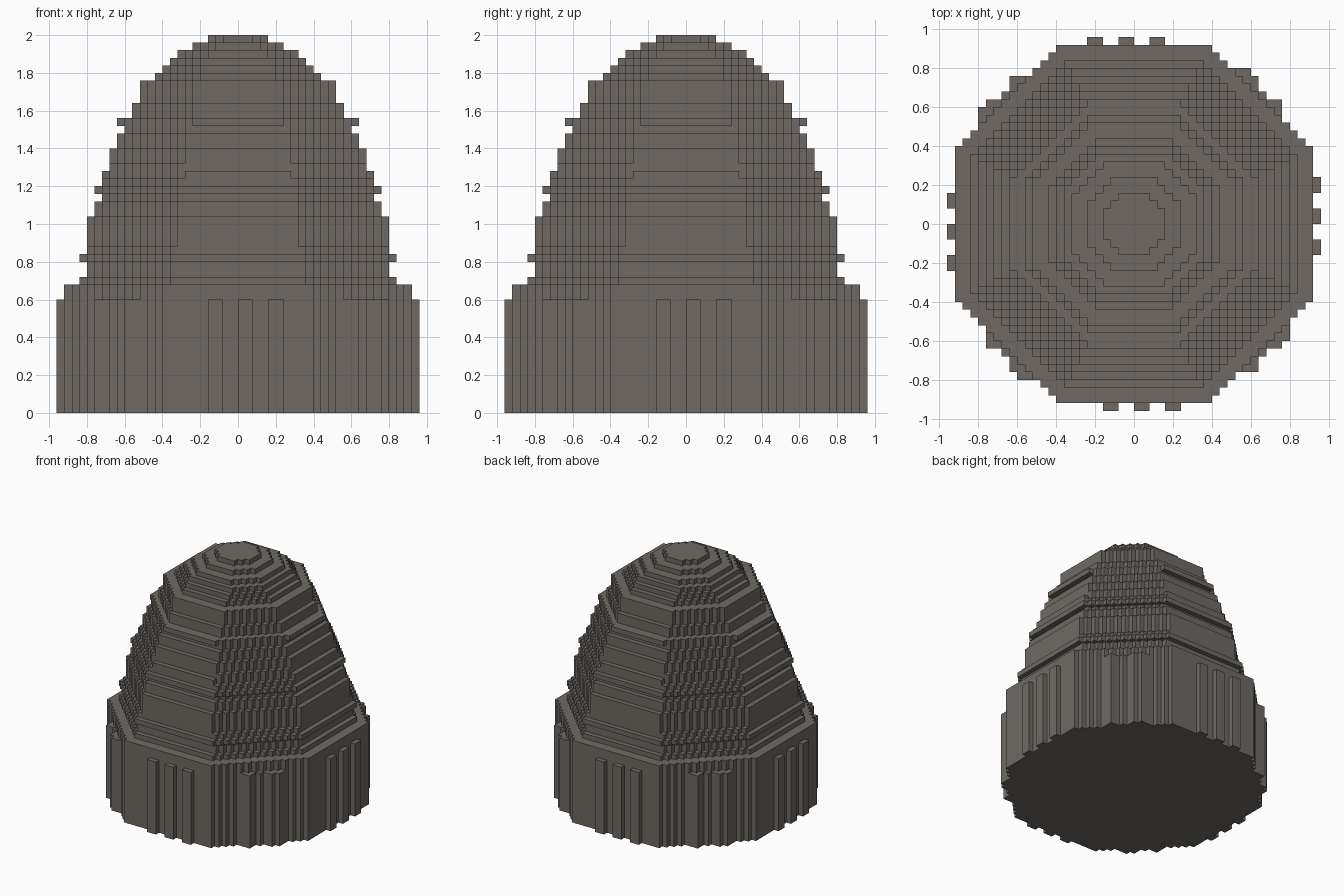
import bpy, bmesh, math

if "Cube" in bpy.data.objects:
    bpy.data.objects.remove(bpy.data.objects["Cube"])

U = 0.04  # size of one block

stone = bpy.data.materials.new("warm grey stone")
stone.diffuse_color = (0.156, 0.141, 0.127, 1)
stone.use_nodes = True
stone.node_tree.nodes["Principled BSDF"].inputs["Base Color"].default_value = stone.diffuse_color


def finish(bm, name):
    bmesh.ops.recalc_face_normals(bm, faces=bm.faces)
    mesh = bpy.data.meshes.new(name)
    bm.to_mesh(mesh)
    bm.free()
    mesh.materials.append(stone)
    ob = bpy.data.objects.new(name, mesh)
    bpy.context.collection.objects.link(ob)
    return ob


def turn(x, y, n):
    for _ in range(n):
        x, y = -y, x
    return x, y


def octagon_outline(r):
    """Blocky octagon outline in block units, one quadrant turned four times."""
    flat = math.floor(r / U + 0.5)
    diag = math.floor(r * math.sqrt(2) / U + 1e-6)
    quarter = []
    for j in range(flat):
        w = min(flat, diag - j)
        quarter += [(w, j), (w, j + 1)]
    pts = []
    for n in range(4):
        for p in quarter:
            q = turn(*p, n)
            if not pts or pts[-1] != q:
                pts.append(q)
    if pts[0] == pts[-1]:
        pts.pop()
    return pts


def tier(name, z0, z1, r):
    bm = bmesh.new()
    face = bm.faces.new([bm.verts.new((x * U, y * U, z0)) for x, y in octagon_outline(r)])
    top = bmesh.ops.extrude_face_region(bm, geom=[face], use_keep_orig=True)["geom"]
    bmesh.ops.translate(bm, vec=(0, 0, z1 - z0),
                        verts=[v for v in top if isinstance(v, bmesh.types.BMVert)])
    return finish(bm, name)


def columns(name, rects, z1):
    """Upright columns from block rectangles (x0, x1, y0, y1), on all four sides."""
    bm = bmesh.new()
    for n in range(4):
        for x0, x1, y0, y1 in rects:
            cx, cy = turn((x0 + x1) / 2 * U, (y0 + y1) / 2 * U, n)
            sx, sy = (x1 - x0) * U, (y1 - y0) * U
            if n % 2:
                sx, sy = sy, sx
            vs = bmesh.ops.create_cube(bm, size=1)["verts"]
            bmesh.ops.scale(bm, vec=(sx, sy, z1), verts=vs)
            bmesh.ops.translate(bm, vec=(cx, cy, z1 / 2), verts=vs)
    return finish(bm, name)


# Base drum and stepped dome: (top height, radius); thin wider rows are the lips
profile = [
    (0.60, .912), (0.68, .912), (0.72, .83), (0.80, .815), (0.84, .84),
    (0.88, .805), (1.04, .785), (1.12, .75), (1.16, .73), (1.20, .76),
    (1.24, .715), (1.28, .705), (1.32, .69), (1.40, .67), (1.48, .64),
    (1.52, .61), (1.56, .62), (1.64, .55), (1.76, .51), (1.80, .44),
    (1.84, .40), (1.88, .37), (1.92, .315), (1.96, .24), (2.00, .16),
]
z = 0
for i, (z1, r) in enumerate(profile):
    name = "base_drum" if i == 0 else "drum_rim" if i == 1 else f"dome_tier_{i - 1}"
    tier(name, z, z1, r)
    z = z1

# Ribs on the four straight sides
columns("side_ribs", [(23, 24, y, y + 2) for y in (-4, 0, 4)], 0.6)

# Ribs on the four diagonal sides
cells = [(14, 19), (13, 19), (14, 18), (15, 18), (15, 17),
         (16, 16), (17, 15), (18, 15), (18, 14)]
columns("diagonal_ribs", [(x, x + 1, y, y + 1) for x, y in cells], 0.6)
